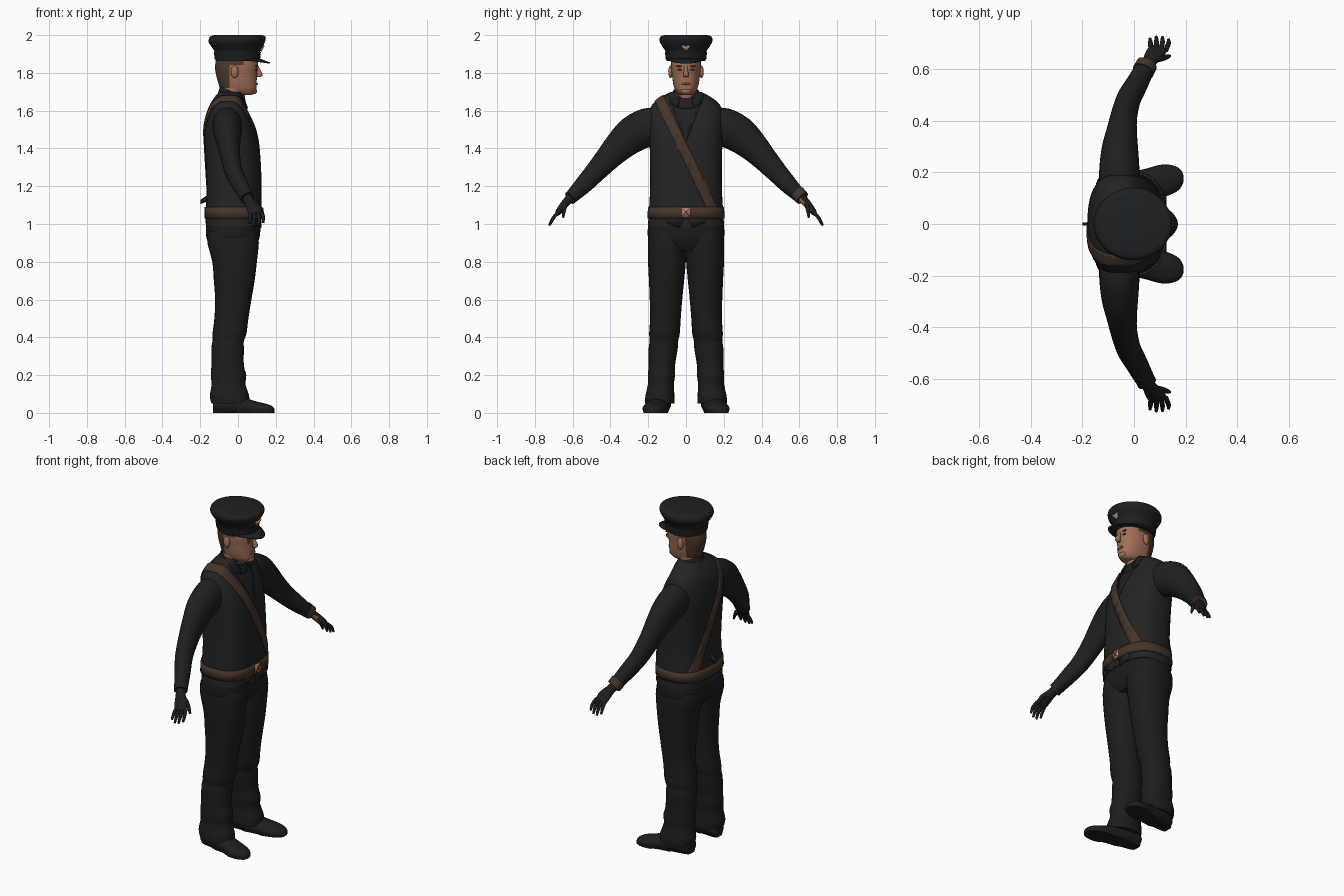
import bpy, bmesh
from math import sin, cos, pi, radians
from mathutils import Vector as V

if "Cube" in bpy.data.objects:
    bpy.data.objects.remove(bpy.data.objects["Cube"])


def material(name, *rgb):
    m = bpy.data.materials.new(name)
    m.use_nodes = True
    m.diffuse_color = (*rgb, 1)
    m.node_tree.nodes["Principled BSDF"].inputs["Base Color"].default_value = (*rgb, 1)
    return m


CLOTH = material("vest charcoal", .017, .017, .018)
SHIRT = material("shirt black", .014, .014, .015)
TROUSER = material("trouser black", .012, .012, .013)
HAT = material("hat black", .013, .014, .015)
GLOVE = material("glove and shoe black", .013, .013, .013)
LEATHER = material("brown leather", .06, .035, .023)
SKIN = material("skin", .36, .16, .095)
HAIR = material("brown hair", .075, .04, .025)
LIP = material("lip", .22, .075, .055)
COPPER = material("copper", .5, .23, .14)


def finish(name, bm, *mats, smooth=40):
    bmesh.ops.recalc_face_normals(bm, faces=bm.faces)
    me = bpy.data.meshes.new(name)
    bm.to_mesh(me)
    bm.free()
    ob = bpy.data.objects.new(name, me)
    bpy.context.collection.objects.link(ob)
    for m in mats:
        me.materials.append(m)
    bpy.ops.object.select_all(action='DESELECT')
    ob.select_set(True)
    bpy.context.view_layer.objects.active = ob
    bpy.ops.object.shade_smooth_by_angle(angle=radians(smooth))
    return ob


def spline(a, b, c, d, t):
    return .5 * (2*b + (c-a)*t + (2*a-5*b+4*c-d)*t*t + (3*b-a-3*c+d)*t**3)


def loft(rings, axis=None, side=(1, 0, 0), n=28, power=2, steps=3, caps=True):
    """Skin of rounded sections (x, y, z, half width along side, other half width)."""
    fine, last = [], len(rings) - 1
    for i in range(last):
        q = [rings[min(max(i+k, 0), last)] for k in (-1, 0, 1, 2)]
        fine += [[spline(*v, j/steps) for v in zip(*q)] for j in range(steps)]
    fine.append(rings[-1])
    bm, loops = bmesh.new(), []
    for i, (x, y, z, a, b) in enumerate(fine):
        t = V(axis) if axis else V(fine[min(i+1, len(fine)-1)][:3]) - V(fine[max(i-1, 0)][:3])
        t.normalize()
        u = V(side)
        u = (u - t * u.dot(t)).normalized()
        w = t.cross(u)
        loop = []
        for k in range(n):
            c, s = cos(2*pi*k/n), sin(2*pi*k/n)
            c, s = (abs(v)**(2/power) * (1 if v > 0 else -1) for v in (c, s))
            loop.append(bm.verts.new(V((x, y, z)) + u*a*c + w*b*s))
        loops.append(loop)
    for p, q in zip(loops, loops[1:]):
        for k in range(n):
            bm.faces.new((p[k], p[k-1], q[k-1], q[k]))
    if caps:
        bm.faces.new(loops[0])
        bm.faces.new(loops[-1])
    return bm


def stack(rows, **kw):
    """Upright loft from rows of (z, back x, front x, half width)."""
    return loft([((p+q)/2, 0, z, (q-p)/2, b) for z, p, q, b in rows], axis=(0, 0, 1), **kw)


def blob(name, mat, at, size, seg=16):
    bm = bmesh.new()
    bmesh.ops.create_uvsphere(bm, u_segments=seg, v_segments=seg//2, radius=1)
    bmesh.ops.scale(bm, vec=size, verts=bm.verts)
    bmesh.ops.translate(bm, vec=at, verts=bm.verts)
    return finish(name, bm, mat)


def plate(name, mat, points, thick=.006):
    bm = bmesh.new()
    bm.faces.new([bm.verts.new(p) for p in points])
    ob = finish(name, bm, mat)
    mod = ob.modifiers.new("thickness", 'SOLIDIFY')
    mod.thickness, mod.offset = thick, 0
    return ob


def wrap(name, mat, source, cuts, thick):
    """Thin layer over a part, kept on the inner side of every cutting plane."""
    bm = bmesh.new()
    bm.from_mesh(source.data)
    for co, no in cuts:
        bmesh.ops.bisect_plane(bm, geom=bm.verts[:] + bm.edges[:] + bm.faces[:],
                               plane_co=co, plane_no=no, clear_outer=True)
    me = bpy.data.meshes.new(name)
    ob = finish(name, bm, mat)
    mod = ob.modifiers.new("thickness", 'SOLIDIFY')
    mod.thickness, mod.offset = thick, 1
    return ob


# Vest
vest = finish("vest", stack([
    (.99, -.17, .125, .202), (1.06, -.172, .124, .197), (1.2, -.165, .122, .19),
    (1.4, -.175, .11, .192), (1.5, -.18, .092, .198), (1.58, -.168, .06, .197),
    (1.63, -.15, .035, .18), (1.67, -.125, .025, .135), (1.7, -.1, .02, .08)],
    n=48, power=2.6), CLOTH)

# Shirt front, belt and shoulder strap follow the vest
wrap("shirt_front", SHIRT, vest, [((0, 0, 1.43), (0, s*.24, -.09)) for s in (1, -1)]
     + [((0, 0, 0), (-1, 0, 0)), ((0, 0, 1.69), (0, 0, 1))], .002)
wrap("belt", LEATHER, vest, [((0, 0, 1.03), (0, 0, -1)), ((0, 0, 1.09), (0, 0, 1))], .006)
across = V((0, .56, .27)).normalized()
middle = V((0, -.13, 1.64))
wrap("shoulder_strap", LEATHER, vest, [(middle + across*.027, across),
     (middle - across*.027, -across), ((0, 0, 1.08), (0, 0, -1))], .005)

# Belt buckle and rear clip
def rect(x, w, z0, z1):
    return [(x, -w, z0), (x, w, z0), (x, w, z1), (x, -w, z1)]
plate("buckle", COPPER, rect(.131, .025, 1.037, 1.086))
for s in (1, -1):
    plate("buckle_bar", LEATHER, [(.135, -s*.022, 1.041), (.135, -s*.017, 1.041),
          (.135, s*.022, 1.082), (.135, s*.017, 1.082)], .002)
plate("rear_clip", GLOVE, [(-.16, 0, 1.12), (-.2, 0, 1.105), (-.197, 0, 1.13), (-.16, 0, 1.155)], .012)

# Shirt collar with two points
collar = finish("collar", loft([(-.03, 0, 1.645, .088, .09), (-.03, 0, 1.69, .074, .074),
                (-.03, 0, 1.7, .07, .07)], axis=(.4, 0, .92), caps=False), SHIRT)
collar.modifiers.new("thickness", 'SOLIDIFY').thickness = .008

# Trousers, sleeves, hands and shoes
finish("trouser_seat", stack([(.86, -.13, .08, .1), (.91, -.162, .108, .19), (.96, -.17, .118, .203),
       (1.03, -.165, .12, .196)], n=40, power=2.5), TROUSER)
for s, label in ((1, "left"), (-1, "right")):
    plate(label + "_vest_point", CLOTH, [(.122, s*.01, 1.03), (.122, s*.11, 1.03),
          (.12, s*.1, 1.005), (.122, s*.035, .98)])
    plate(label + "_collar_point", SHIRT, [(.0, s*.074, 1.69), (.03, s*.03, 1.665),
          (.05, s*.045, 1.615), (.03, s*.085, 1.64)])
    finish(label + "_trouser_leg", loft([(x, s*y, z, a, b) for x, y, z, a, b in (
        (-.04, .138, .05, .1, .078), (-.045, .138, .09, .104, .077), (-.05, .133, .15, .09, .069),
        (-.05, .13, .2, .094, .072), (-.055, .128, .25, .086, .07), (-.055, .121, .34, .086, .077),
        (-.052, .117, .38, .083, .075), (-.045, .114, .42, .09, .081), (-.035, .109, .5, .09, .081),
        (-.025, .106, .6, .096, .086), (-.02, .103, .7, .108, .093), (-.018, .101, .8, .118, .1),
        (-.026, .1, .9, .136, .102), (-.028, .1, .96, .132, .095))],
        axis=(0, 0, 1), power=2.2), TROUSER)

    # Shoe with a flat sole
    bm = loft([(x, s*y, z, a, b) for x, y, z, a, b in (
        (-.133, .13, .03, .03, .025), (-.12, .132, .04, .05, .04), (-.05, .14, .045, .06, .05),
        (.03, .15, .035, .06, .045), (.1, .165, .025, .064, .035), (.15, .172, .02, .055, .028),
        (.18, .175, .016, .036, .02), (.192, .176, .014, .012, .009))], axis=(1, 0, 0), side=(0, 1, 0))
    for v in bm.verts:
        v.co.z = 0 if v.co.z < .012 else v.co.z
    finish(label + "_shoe", bm, GLOVE)

    finish(label + "_sleeve", loft([(x, s*y, z, a, b) for x, y, z, a, b in (
        (-.06, .14, 1.53, .075, .085), (-.057, .2, 1.515, .078, .1), (-.055, .28, 1.475, .072, .097),
        (-.048, .35, 1.415, .06, .082), (-.04, .41, 1.352, .052, .068), (-.022, .48, 1.275, .047, .056),
        (.01, .54, 1.21, .043, .048), (.042, .6, 1.15, .038, .037), (.05, .615, 1.137, .038, .036))]), SHIRT)

    # Gloved hand; the left palm is bare
    bm = loft([(x, s*y, z, a, b) for x, y, z, a, b in (
        (.045, .605, 1.145, .028, .026), (.06, .63, 1.12, .028, .022),
        (.078, .655, 1.09, .036, .02), (.092, .676, 1.062, .036, .016), (.096, .682, 1.053, .03, .01))])
    bm.normal_update()
    bmesh.ops.recalc_face_normals(bm, faces=bm.faces)
    for f in bm.faces:
        palm = f.normal.dot(V((.1, -.7*s, -.7))) > .45
        f.material_index = int(s > 0 and palm and f.calc_center_median().z > 1.07)
    finish(label + "_hand", bm, GLOVE, SKIN)
    for i, reach in enumerate((.85, 1, .97, .8)):
        x = .066 + .019*i
        finish(label + "_finger", loft([(x, s*.672, 1.065, .01, .01),
               (x + .004*i - .002, s*(.672 + .032*reach), 1.065 - .034*reach, .0095, .0095),
               (x + .005*i - .004, s*(.672 + .052*reach), 1.065 - .073*reach, .006, .006)], n=10), GLOVE)
    finish(label + "_thumb", loft([(.085, s*.638, 1.11, .016, .014), (.118, s*.645, 1.08, .012, .012),
           (.138, s*.65, 1.035, .006, .006)], n=10), GLOVE)

finish("left_wrist_band", loft([(.035, .59, 1.163, .042, .041), (.049, .616, 1.137, .041, .038)],
       power=2.2), LEATHER)

# Neck and head, hair coloured above clean cuts
finish("neck", stack([(1.6, -.08, .03, .058), (1.66, -.088, .035, .058), (1.72, -.095, .045, .06)]), SKIN)
bm = stack([(1.683, -.06, .07, .03), (1.69, -.088, .088, .045), (1.715, -.095, .098, .06),
            (1.755, -.107, .099, .07), (1.8, -.118, .101, .075), (1.84, -.121, .106, .079),
            (1.9, -.11, .1, .078)], n=40, power=2.2)
cuts = {"back": ((-.045, 0, 0), (1, 0, 0)), "brow": ((.03, 0, 0), (1, 0, 0)),
        "nape": ((0, 0, 1.715), (0, 0, 1)), "temple": ((0, 0, 1.842), (0, 0, 1))}
for co, no in cuts.values():
    bmesh.ops.bisect_plane(bm, geom=bm.verts[:] + bm.edges[:] + bm.faces[:], plane_co=co, plane_no=no)
for f in bm.faces:
    c = f.calc_center_median()
    f.material_index = int((c.x < -.045 and c.z > 1.715) or (c.x < .03 and c.z > 1.842))
finish("head", bm, SKIN, HAIR)

# Face
finish("nose", loft([(.1, 0, 1.84, .006, .008), (.109, 0, 1.815, .01, .01), (.116, 0, 1.79, .015, .015),
       (.11, 0, 1.778, .01, .012)], axis=(0, 0, 1), n=14), SKIN)
blob("mouth", LIP, (.099, 0, 1.742), (.006, .025, .006))
blob("chin", SKIN, (.084, 0, 1.703), (.017, .028, .016))
for s, label in ((1, "left"), (-1, "right")):
    blob(label + "_ear", SKIN, (-.018, s*.082, 1.806), (.02, .012, .034))
    blob(label + "_eye", HAIR, (.096, s*.032, 1.817), (.005, .014, .005))
    blob(label + "_eyebrow", HAIR, (.098, s*.034, 1.836), (.006, .019, .004))

# Peaked hat with visor and badge
finish("hat", stack([(1.862, -.118, .112, .102), (1.888, -.122, .115, .106), (1.915, -.125, .117, .109),
       (1.935, -.138, .127, .122), (1.962, -.155, .142, .138), (1.98, -.154, .147, .14),
       (1.994, -.145, .143, .132), (2.0, -.125, .125, .115)], n=48), HAT)
finish("hat_band", stack([(1.872, -.123, .117, .107), (1.91, -.128, .121, .112)], n=48, steps=1), GLOVE)
bm, rows = bmesh.new(), []
for k in range(25):
    a = radians(-75 + 150*k/24)
    bulge = max(0, cos(a*1.2))
    rows.append([bm.verts.new(p) for p in ((.105*cos(a), .1*sin(a), 1.88),
                ((.108 + .062*bulge)*cos(a), .108*sin(a), 1.876 - .021*bulge))])
for p, q in zip(rows, rows[1:]):
    bm.faces.new((p[0], p[1], q[1], q[0]))
visor = finish("visor", bm, HAT)
visor.modifiers.new("thickness", 'SOLIDIFY').thickness = .006
plate("hat_badge", COPPER, [(.128 + h*.5, y, 1.928 + h) for y, h in (
    (0, -.014), (.01, -.008), (.024, .016), (.01, .018), (0, .01),
    (-.01, .018), (-.024, .016), (-.01, -.008))], .008)
